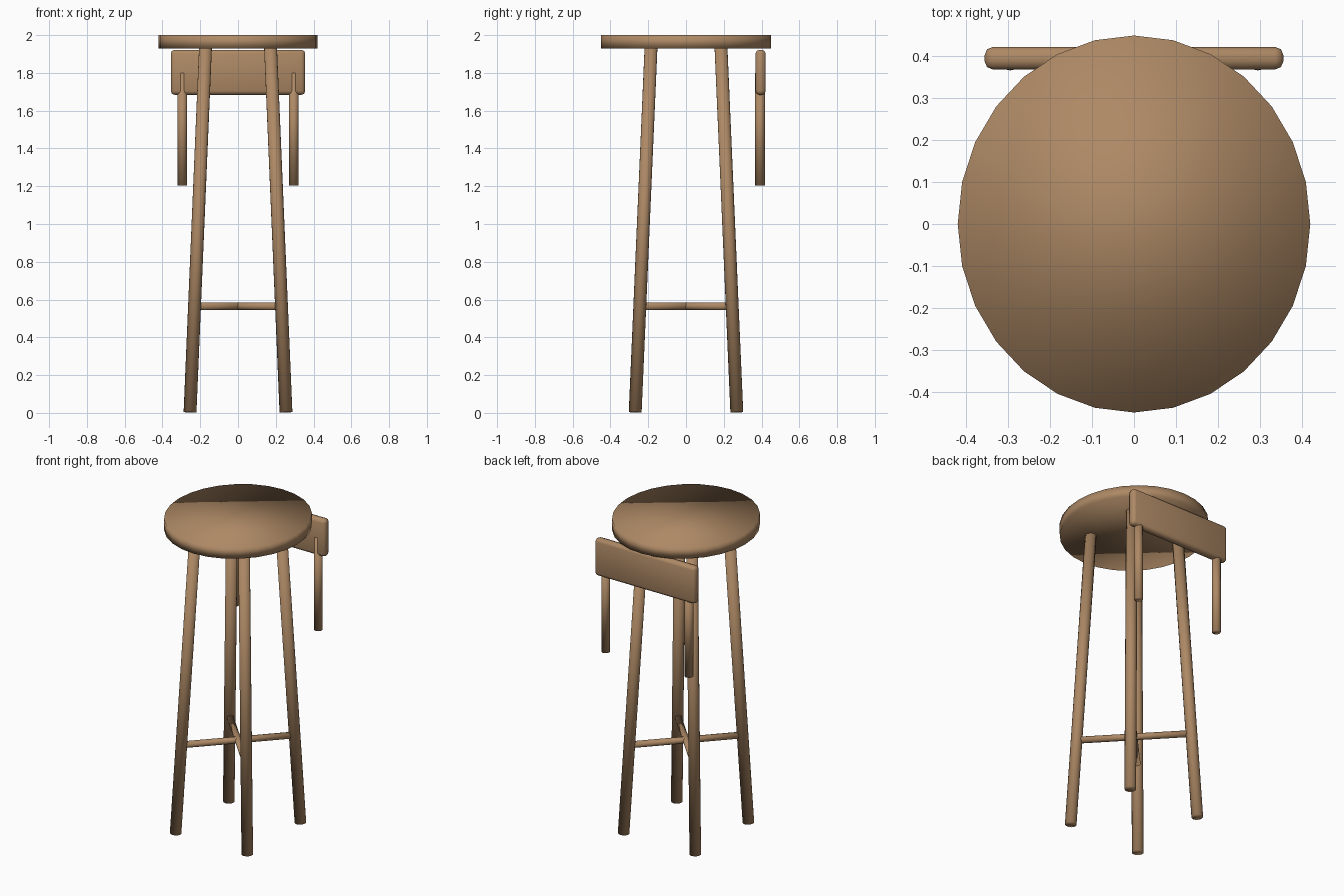
import bpy
from mathutils import Vector

if "Cube" in bpy.data.objects:
    bpy.data.objects.remove(bpy.data.objects["Cube"])

wood = bpy.data.materials.new("wood")
wood.diffuse_color = (0.42, 0.25, 0.13, 1)
wood.use_nodes = True
wood.node_tree.nodes["Principled BSDF"].inputs["Base Color"].default_value = wood.diffuse_color


def finish(obj, name):
    obj.name = name
    obj.data.materials.append(wood)
    obj.data.shade_smooth()
    return obj


def rod(name, start, end, radius, sides=16):
    a, b = Vector(start), Vector(end)
    d = b - a
    bpy.ops.mesh.primitive_cylinder_add(
        vertices=sides, radius=radius, depth=d.length, location=(a + b) / 2,
        rotation=d.to_track_quat('Z', 'Y').to_euler())
    return finish(bpy.context.object, name)


# Slightly oval seat
bpy.ops.mesh.primitive_cylinder_add(vertices=28, radius=1, depth=1, location=(0, 0, 1.965))
seat = bpy.context.object
seat.scale = (0.42, 0.449, 0.07)
bpy.ops.object.transform_apply(location=False, rotation=False, scale=True)
finish(seat, "seat")

# Four splayed legs
for sy, end in ((-1, "front"), (1, "back")):
    for sx, side in ((-1, "left"), (1, "right")):
        rod(f"{end}_{side}_leg", (sx * 0.254, sy * 0.269, 0.003),
            (sx * 0.172, sy * 0.185, 1.94), 0.034)

# Crossed stretchers between opposite legs
for s, name in ((1, "stretcher_a"), (-1, "stretcher_b")):
    rod(name, (-0.228, -s * 0.242, 0.565), (0.228, s * 0.242, 0.565), 0.02, 12)

# Rear panel with rounded edges
bpy.ops.mesh.primitive_cube_add(size=1, location=(0, 0.395, 1.803))
panel = bpy.context.object
panel.scale = (0.712, 0.054, 0.238)
bpy.ops.object.transform_apply(location=False, rotation=False, scale=True)
bevel = panel.modifiers.new("rounded_edges", 'BEVEL')
bevel.width = 0.02
bevel.segments = 2
finish(panel, "rear_panel")

# Posts hanging from the panel
for sx, side in ((-1, "left"), (1, "right")):
    rod(f"{side}_rear_post", (sx * 0.295, 0.392, 1.203), (sx * 0.295, 0.392, 1.80), 0.026)
